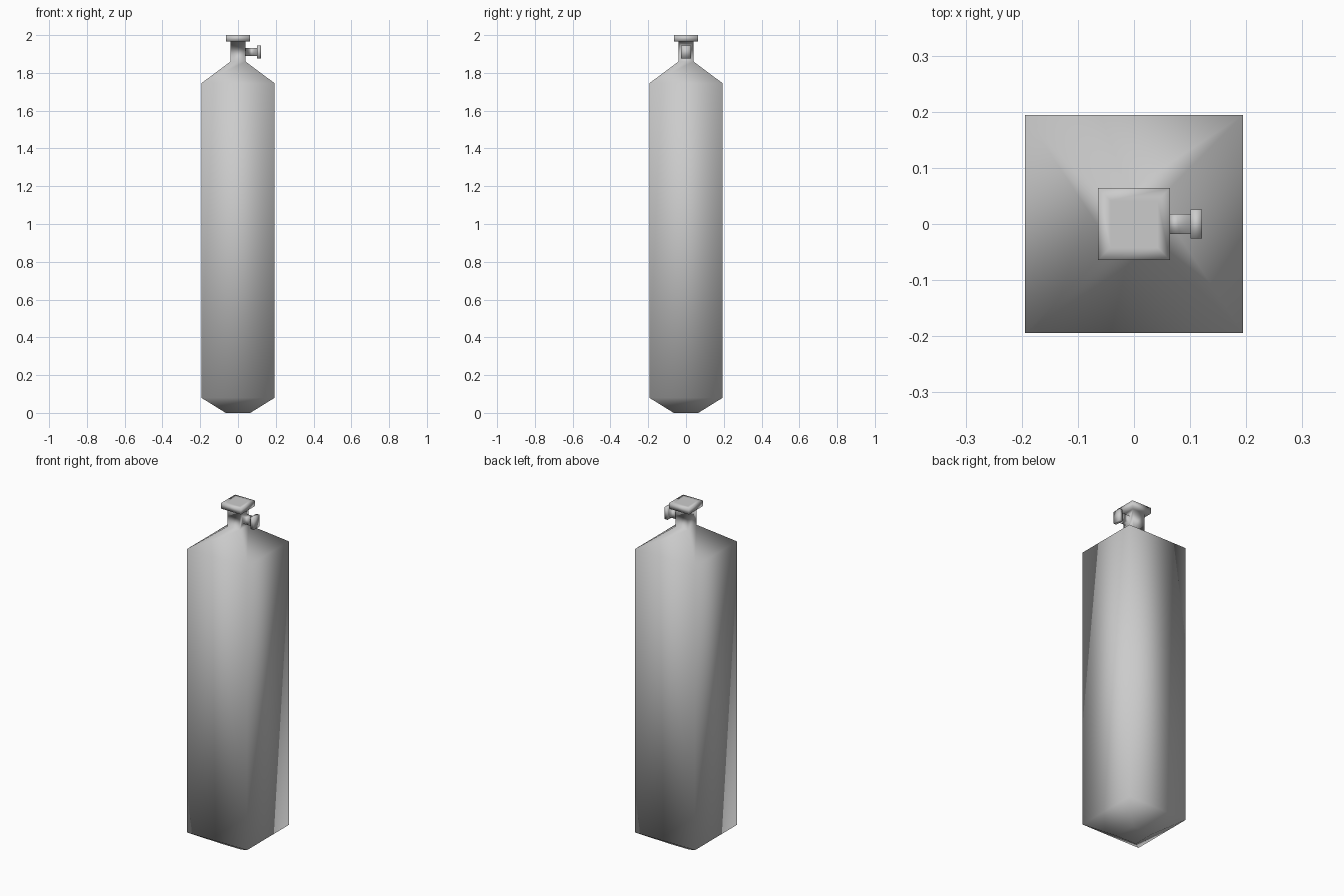
import bpy, bmesh
from mathutils import Vector

if "Cube" in bpy.data.objects:
    bpy.data.objects.remove(bpy.data.objects["Cube"])

bm = bmesh.new()


def step(face, center, u, v, hu, hv):
    """Extrude a face and place its corners on a rectangle (half sizes hu, hv)."""
    new = bmesh.ops.extrude_discrete_faces(bm, faces=[face])["faces"][0]
    mid = new.calc_center_median()
    for vert in new.verts:
        d = vert.co - mid
        vert.co = (Vector(center)
                   + u * (hu if d.dot(u) > 0 else -hu)
                   + v * (hv if d.dot(v) > 0 else -hv))
    return new


X, Y, Z = Vector((1, 0, 0)), Vector((0, 1, 0)), Vector((0, 0, 1))

# Tank, neck and cap: square rings (z, half width) from the base up
profile = [(0, 0.065), (0.08, 0.194), (1.745, 0.194), (1.86, 0.04),
           (1.966, 0.04), (1.966, 0.064), (2.0, 0.064), (2.0, 0.042)]
rings = [[bm.verts.new((sx * h, sy * h, z))
          for sx, sy in ((-1, -1), (1, -1), (1, 1), (-1, 1))]
         for z, h in profile]
bm.faces.new(rings[0][::-1])
bm.faces.new(rings[-1])
neck_face = None
for r, (low, high) in enumerate(zip(rings, rings[1:])):
    for i in range(4):
        j = (i + 1) % 4
        f = bm.faces.new((low[i], low[j], high[j], high[i]))
        if r == 3 and i == 1:
            neck_face = f

# Side valve: stem and knob extruded from the right face of the neck
f = neck_face
for x, hy, hz in [(0.04, 0.018, 0.021), (0.101, 0.018, 0.021),
                  (0.101, 0.026, 0.035), (0.121, 0.026, 0.035)]:
    f = step(f, (x, 0, 1.911), Y, Z, hy, hz)

bmesh.ops.recalc_face_normals(bm, faces=bm.faces[:])
for face in bm.faces:
    face.smooth = True

mesh = bpy.data.meshes.new("gas_bottle")
bm.to_mesh(mesh)
bm.free()
bottle = bpy.data.objects.new("gas_bottle", mesh)
bpy.context.collection.objects.link(bottle)
